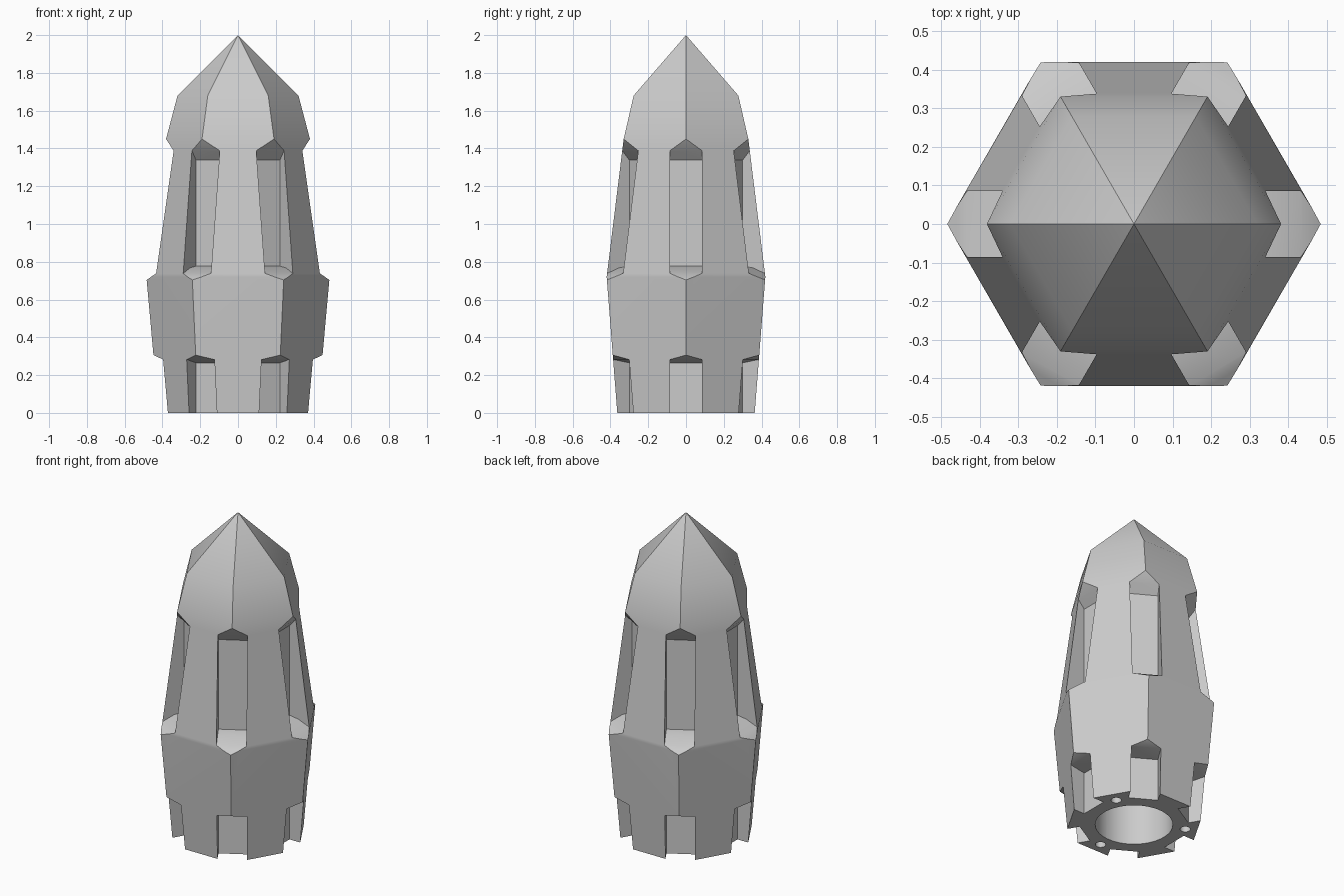
import bpy, bmesh, math
from mathutils import Matrix

if "Cube" in bpy.data.objects:
    bpy.data.objects.remove(bpy.data.objects["Cube"])

grey = bpy.data.materials.new("plain grey")
grey.diffuse_color = (0.6, 0.6, 0.6, 1)
grey.use_nodes = True
grey.node_tree.nodes["Principled BSDF"].inputs["Base Color"].default_value = grey.diffuse_color


def make_object(name, bm):
    bmesh.ops.recalc_face_normals(bm, faces=bm.faces[:])
    mesh = bpy.data.meshes.new(name)
    bm.to_mesh(mesh)
    bm.free()
    mesh.materials.append(grey)
    ob = bpy.data.objects.new(name, mesh)
    bpy.context.collection.objects.link(ob)
    return ob


def add_notch(bm, profile, angle, half_width=0.085):
    """Prism from an (r, z) profile, turned about z."""
    turn = Matrix.Rotation(angle, 4, 'Z')
    sides = [[bm.verts.new(turn @ Matrix.Translation((r, y, z)).translation)
              for r, z in profile] for y in (-half_width, half_width)]
    bm.faces.new(sides[0])
    bm.faces.new(sides[1][::-1])
    n = len(profile)
    for i in range(n):
        j = (i + 1) % n
        bm.faces.new((sides[0][i], sides[1][i], sides[1][j], sides[0][j]))


def add_hole(bm, radius, depth, x, y, segments):
    bmesh.ops.create_cone(bm, cap_ends=True, segments=segments, radius1=radius,
                          radius2=radius, depth=depth + 0.1,
                          matrix=Matrix.Translation((x, y, (depth - 0.1) / 2)))


# Hexagonal pointed body: corner radius at each height
bm = bmesh.new()
rings = []
for r, z in [(0.42, 0), (0.485, 0.72), (0.381, 1.45), (0.32, 1.68)]:
    rings.append([bm.verts.new((r * math.cos(k * math.pi / 3),
                                r * math.sin(k * math.pi / 3), z)) for k in range(6)])
bm.faces.new(rings[0][::-1])
for a, b in zip(rings, rings[1:]):
    for k in range(6):
        j = (k + 1) % 6
        bm.faces.new((a[k], a[j], b[j], b[k]))
tip = bm.verts.new((0, 0, 2))
for k in range(6):
    bm.faces.new((rings[-1][k], rings[-1][(k + 1) % 6], tip))
body = make_object("hexagonal_body", bm)

# Corner notches, long upper and short lower
floor = 0.297
upper = [(floor, 0.777), (0.36, 0.768), (0.436, 0.737), (0.485, 0.703), (0.6, 0.62),
         (0.6, 1.72), (0.381, 1.45), (0.342, 1.39), (floor, 1.338)]
lower = [(floor, -0.1), (0.6, -0.1), (0.6, 0.38), (0.45, 0.307),
         (0.398, 0.283), (floor, 0.265)]
notches = bmesh.new()
for k in range(6):
    for profile in (upper, lower):
        add_notch(notches, profile, k * math.pi / 3)

# Central socket and three pin holes underneath
holes = bmesh.new()
add_hole(holes, 0.22, 0.6, 0, 0, 64)
for deg in (30, 150, 270):
    a = math.radians(deg)
    add_hole(holes, 0.03, 0.2, 0.295 * math.cos(a), 0.295 * math.sin(a), 24)

for name, cutter_bm in (("notch_cutter", notches), ("hole_cutter", holes)):
    cutter = make_object(name, cutter_bm)
    cutter.hide_render = True
    mod = body.modifiers.new(name, 'BOOLEAN')
    mod.operation = 'DIFFERENCE'
    mod.solver = 'EXACT'
    mod.object = cutter
    bpy.context.view_layer.objects.active = body
    bpy.ops.object.modifier_apply(modifier=mod.name)
    bpy.data.objects.remove(cutter)

# Smooth along the profile, crisp at the corners
bpy.ops.object.select_all(action='DESELECT')
body.select_set(True)
bpy.context.view_layer.objects.active = body
bpy.ops.object.shade_smooth_by_angle(angle=math.radians(30))
